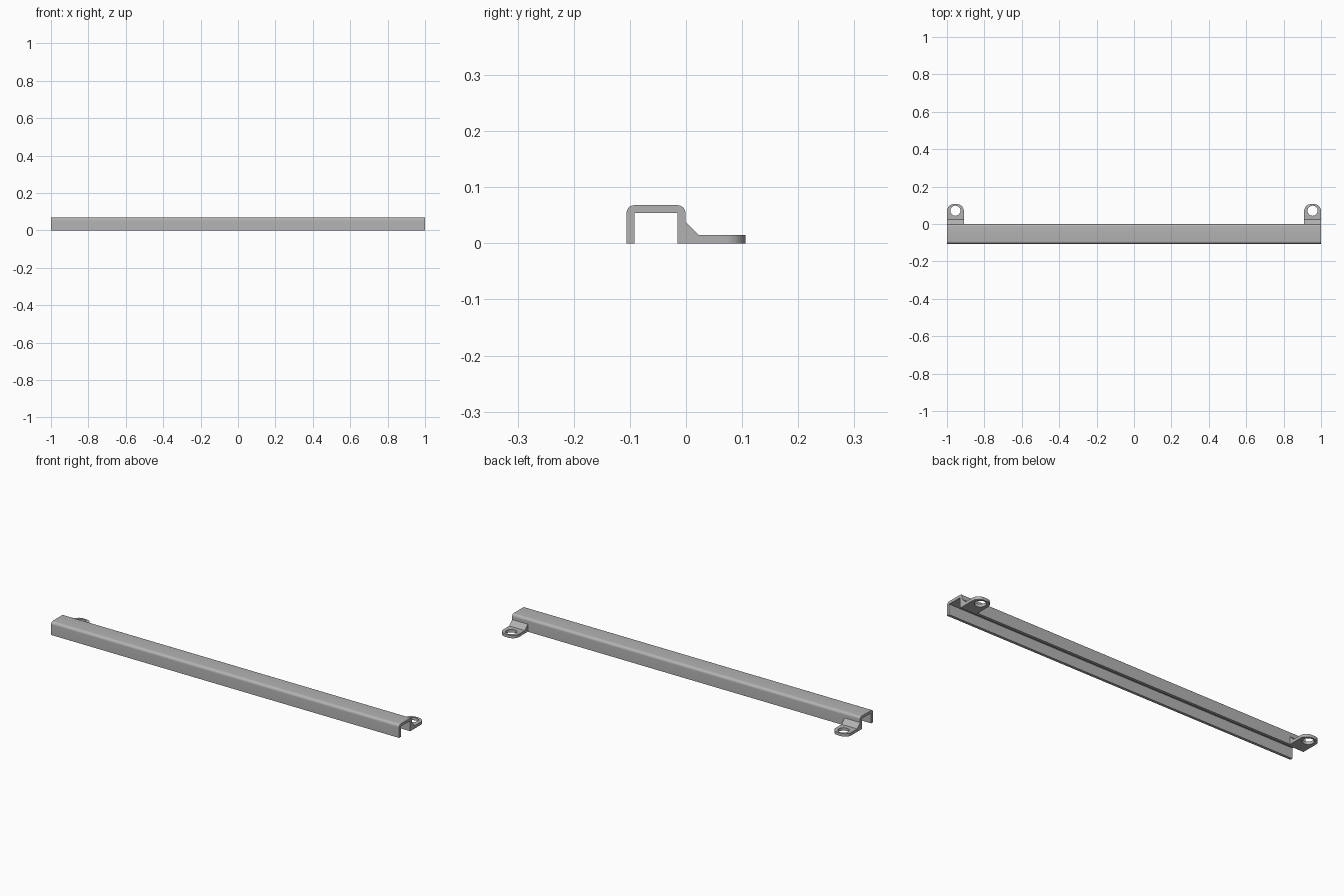
import bpy, bmesh
from math import sin, cos, pi, radians
from mathutils import Vector

if "Cube" in bpy.data.objects:
    bpy.data.objects.remove(bpy.data.objects["Cube"], do_unlink=True)

grey = bpy.data.materials.new("steel grey")
grey.use_nodes = True
colour = (0.45, 0.45, 0.45, 1)
grey.diffuse_color = colour
grey.node_tree.nodes["Principled BSDF"].inputs["Base Color"].default_value = colour


def arc(cx, cy, r, start, end, steps):
    """Points along an arc, angles in degrees."""
    angles = [radians(start + (end - start) * i / steps) for i in range(steps + 1)]
    return [(cx + r * cos(a), cy + r * sin(a)) for a in angles]


def prism(name, points, place, depth):
    """Extrude a flat outline, set in space by place(), along depth."""
    bm = bmesh.new()
    face = bm.faces.new([bm.verts.new(place(u, v)) for u, v in points])
    new = bmesh.ops.extrude_face_region(bm, geom=[face])["geom"]
    moved = [g for g in new if isinstance(g, bmesh.types.BMVert)]
    bmesh.ops.translate(bm, verts=moved, vec=Vector(depth))
    bmesh.ops.recalc_face_normals(bm, faces=bm.faces)
    mesh = bpy.data.meshes.new(name)
    bm.to_mesh(mesh)
    bm.free()
    obj = bpy.data.objects.new(name, mesh)
    bpy.context.collection.objects.link(obj)
    mesh.materials.append(grey)
    return obj


def smooth(obj):
    bpy.ops.object.select_all(action="DESELECT")
    obj.select_set(True)
    bpy.context.view_layer.objects.active = obj
    bpy.ops.object.shade_smooth_by_angle(angle=radians(30))


# Channel: inverted U with rounded outer bends
FRONT, BACK, TOP, WALL, BEND = -0.106, -0.001, 0.068, 0.014, 0.014
profile = [(FRONT, 0)]
profile += arc(FRONT + BEND, TOP - BEND, BEND, 180, 90, 8)
profile += arc(BACK - BEND, TOP - BEND, BEND, 90, 0, 8)
profile += [(BACK, 0), (BACK - WALL, 0), (BACK - WALL, TOP - WALL),
            (FRONT + WALL, TOP - WALL), (FRONT + WALL, 0)]
smooth(prism("channel", profile, lambda y, z: (-1, y, z), (2, 0, 0)))

# Mounting tabs: rounded drilled plate plus a sloped fillet against the channel
HALF, END, ROUND, THICK = 0.045, 0.106, 0.036, 0.015
for side, x in (("right", -0.955), ("left", 0.955)):
    outline = [(x - HALF, BACK), (x + HALF, BACK)]
    outline += arc(x + HALF - ROUND, END - ROUND, ROUND, 0, 90, 12)
    outline += arc(x - HALF + ROUND, END - ROUND, ROUND, 90, 180, 12)
    tab = prism(side + "_tab", outline, lambda u, v: (u, v, 0), (0, 0, THICK))

    hole = prism(side + "_hole_cutter", arc(x, 0.071, 0.027, 0, 352.5, 47),
                 lambda u, v: (u, v, -0.02), (0, 0, 0.06))
    hole.hide_render = True
    hole.hide_viewport = True
    cut = tab.modifiers.new("hole", "BOOLEAN")
    cut.operation, cut.object, cut.solver = "DIFFERENCE", hole, "EXACT"
    bpy.context.view_layer.objects.active = tab
    bpy.ops.object.modifier_apply(modifier=cut.name)
    bpy.data.objects.remove(hole, do_unlink=True)
    smooth(tab)

    prism(side + "_slope", [(BACK, THICK), (0.023, THICK), (BACK, 0.039)],
          lambda y, z: (x - HALF, y, z), (2 * HALF, 0, 0))
